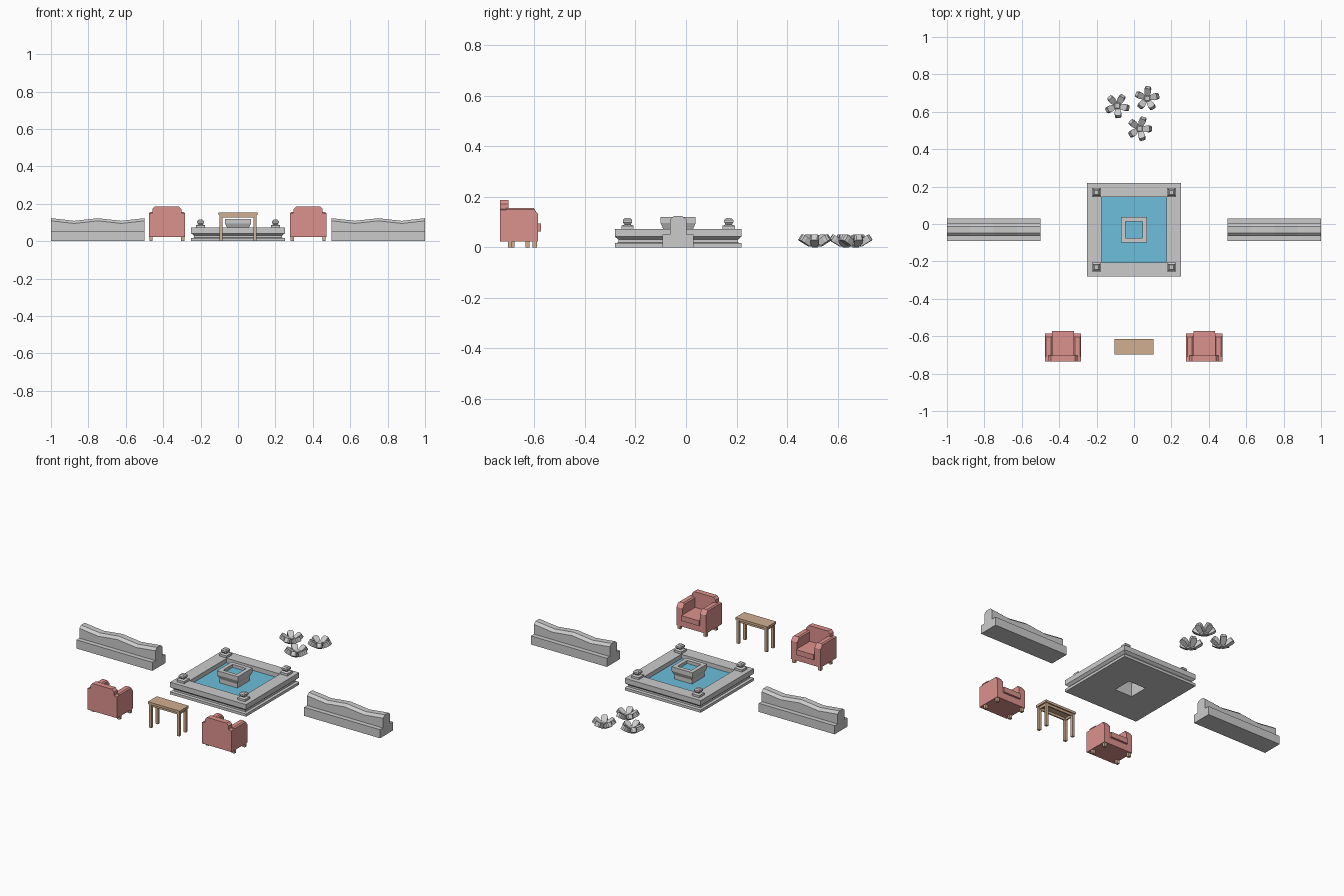
import bpy, bmesh, math
from mathutils import Matrix, Vector

if "Cube" in bpy.data.objects:
    bpy.data.objects.remove(bpy.data.objects["Cube"])

CY = -0.031  # centre line of fountain and walls


def material(name, rgb):
    m = bpy.data.materials.new(name)
    m.diffuse_color = (*rgb, 1)
    m.use_nodes = True
    m.node_tree.nodes["Principled BSDF"].inputs["Base Color"].default_value = m.diffuse_color
    return m


PINK = material("pink_fabric", (0.72, 0.29, 0.27))
WOOD = material("wood", (0.64, 0.43, 0.28))
WATER = material("water", (0.15, 0.52, 0.72))


def finish(name, bm, mat=None, loc=(0, 0, 0)):
    bmesh.ops.recalc_face_normals(bm, faces=bm.faces)
    me = bpy.data.meshes.new(name)
    bm.to_mesh(me)
    bm.free()
    ob = bpy.data.objects.new(name, me)
    ob.location = loc
    if mat:
        me.materials.append(mat)
    bpy.context.collection.objects.link(ob)
    return ob


def loft(name, rings, mat=None, loc=(0, 0, 0), caps=True):
    """Join matching rings of points into a skin."""
    bm = bmesh.new()
    vs = [[bm.verts.new(p) for p in r] for r in rings]
    n = len(vs[0])
    for a, b in zip(vs, vs[1:]):
        for i in range(n):
            j = (i + 1) % n
            bm.faces.new((a[i], a[j], b[j], b[i]))
    if caps:
        bm.faces.new(vs[0])
        bm.faces.new(vs[-1])
    return finish(name, bm, mat, loc)


def square_loft(name, profile, loc, mat=None, caps=True):
    """Stack of squares given as (half width, height)."""
    rings = [[(-r, -r, z), (r, -r, z), (r, r, z), (-r, r, z)] for r, z in profile]
    return loft(name, rings, mat, loc, caps)


def box(name, x0, x1, y0, y1, z0, z1, mat=None):
    rings = [[(x0, y0, z), (x1, y0, z), (x1, y1, z), (x0, y1, z)] for z in (z0, z1)]
    return loft(name, rings, mat)


# Fountain basin, hollow under the pedestal
square_loft("fountain_basin", [(0.058, 0), (0.25, 0), (0.25, 0.016), (0.236, 0.019),
            (0.236, 0.03), (0.25, 0.042), (0.25, 0.072), (0.175, 0.072), (0.175, 0.044)],
            (0, CY, 0), caps=False)
square_loft("fountain_bowl", [(0.058, 0), (0.058, 0.07), (0.069, 0.095), (0.069, 0.12),
            (0.045, 0.12), (0.045, 0.098)], (0, CY, 0), caps=False)
square_loft("basin_water", [(0.058, 0.046), (0.175, 0.046)], (0, CY, 0), WATER, False)
box("bowl_water", -0.045, 0.045, CY - 0.045, CY + 0.045, 0.098, 0.102, WATER)

# Corner finials
for sx in (-1, 1):
    for sy in (-1, 1):
        square_loft("corner_finial", [(0.024, 0.072), (0.024, 0.085), (0.012, 0.09),
                    (0.018, 0.098), (0.018, 0.108), (0.011, 0.115)],
                    (sx * 0.2, CY + sy * 0.2, 0))

# Wavy stone walls: one section swept along x with a changing top height
for x0 in (-1.0, 0.5):
    rings = []
    for t in range(9):
        h = 0.116 + 0.007 * math.cos(t * math.pi / 2)
        sec = [(-0.061, 0), (-0.061, 0.051), (-0.033, 0.051), (-0.033, h - 0.014), (-0.017, h),
               (0.017, h), (0.033, h - 0.014), (0.033, 0.051), (0.061, 0.051), (0.061, 0)]
        rings.append([(x0 + t / 16, CY + y, z) for y, z in sec])
    loft("wavy_wall", rings)

# Armchairs facing the fountain
for cx in (-0.38, 0.375):
    box("chair_base", cx - 0.058, cx + 0.058, -0.72, -0.585, 0.022, 0.062, PINK)
    box("chair_cushion", cx - 0.058, cx + 0.058, -0.705, -0.573, 0.062, 0.093, PINK)
    back = [(-0.097, 0.022), (0.097, 0.022), (0.097, 0.148), (0.078, 0.152),
            (0.078, 0.172), (0.064, 0.186), (-0.064, 0.186), (-0.078, 0.172),
            (-0.078, 0.152), (-0.097, 0.148)]
    loft("chair_back", [[(cx + x, y, z) for x, z in back] for y in (-0.735, -0.702)], PINK)
    for s in (-1, 1):
        side = [(-0.71, 0.022), (-0.585, 0.022), (-0.585, 0.13), (-0.6, 0.15), (-0.71, 0.15)]
        top = [(-0.71, 0.022), (-0.585, 0.022), (-0.585, 0.13), (-0.603, 0.156), (-0.71, 0.156)]
        arm = [(0.097, side), (0.09, top), (0.064, top), (0.057, side)]
        loft("chair_arm", [[(cx + s * x, y, z) for y, z in p] for x, p in arm], PINK)
        for y in (-0.695, -0.598):
            x = cx + s * 0.085
            box("chair_leg", x - 0.009, x + 0.009, y - 0.008, y + 0.008, 0, 0.024, WOOD)

# Side table
TY = -0.656
box("table_top", -0.105, 0.105, TY - 0.042, TY + 0.042, 0.14, 0.154, WOOD)
for s in (-1, 1):
    box("table_long_rail", -0.085, 0.085, TY + s * 0.03 - 0.004, TY + s * 0.03 + 0.004, 0.126, 0.14, WOOD)
    x = s * 0.092
    box("table_end_rail", x - 0.004, x + 0.004, TY - 0.03, TY + 0.03, 0.126, 0.14, WOOD)
    for sy in (-1, 1):
        y = TY + sy * 0.03
        box("table_leg", x - 0.008, x + 0.008, y - 0.008, y + 0.008, 0, 0.14, WOOD)

# Stone rosettes: five upturned blocks round a small core
plan = [(-0.026, -0.011), (0.006, -0.018), (0.018, -0.017), (0.025, -0.011),
        (0.025, 0.011), (0.018, 0.017), (0.006, 0.018), (-0.026, 0.011)]
for px, py, turn in ((-0.09, 0.632, 60), (0.07, 0.671, 85), (0.03, 0.51, 70)):
    square_loft("rosette_core", [(0.012, 0), (0.02, 0.01), (0.02, 0.026), (0.012, 0.032)], (px, py, 0))
    for k in range(5):
        m = (Matrix.Translation((px, py, 0)) @ Matrix.Rotation(math.radians(turn + 72 * k), 4, 'Z')
             @ Matrix.Translation((0.038, 0, 0.027)) @ Matrix.Rotation(math.radians(-32), 4, 'Y'))
        loft("rosette_block", [[m @ Vector((x, y, z)) for x, y in plan] for z in (-0.013, 0.013)])
